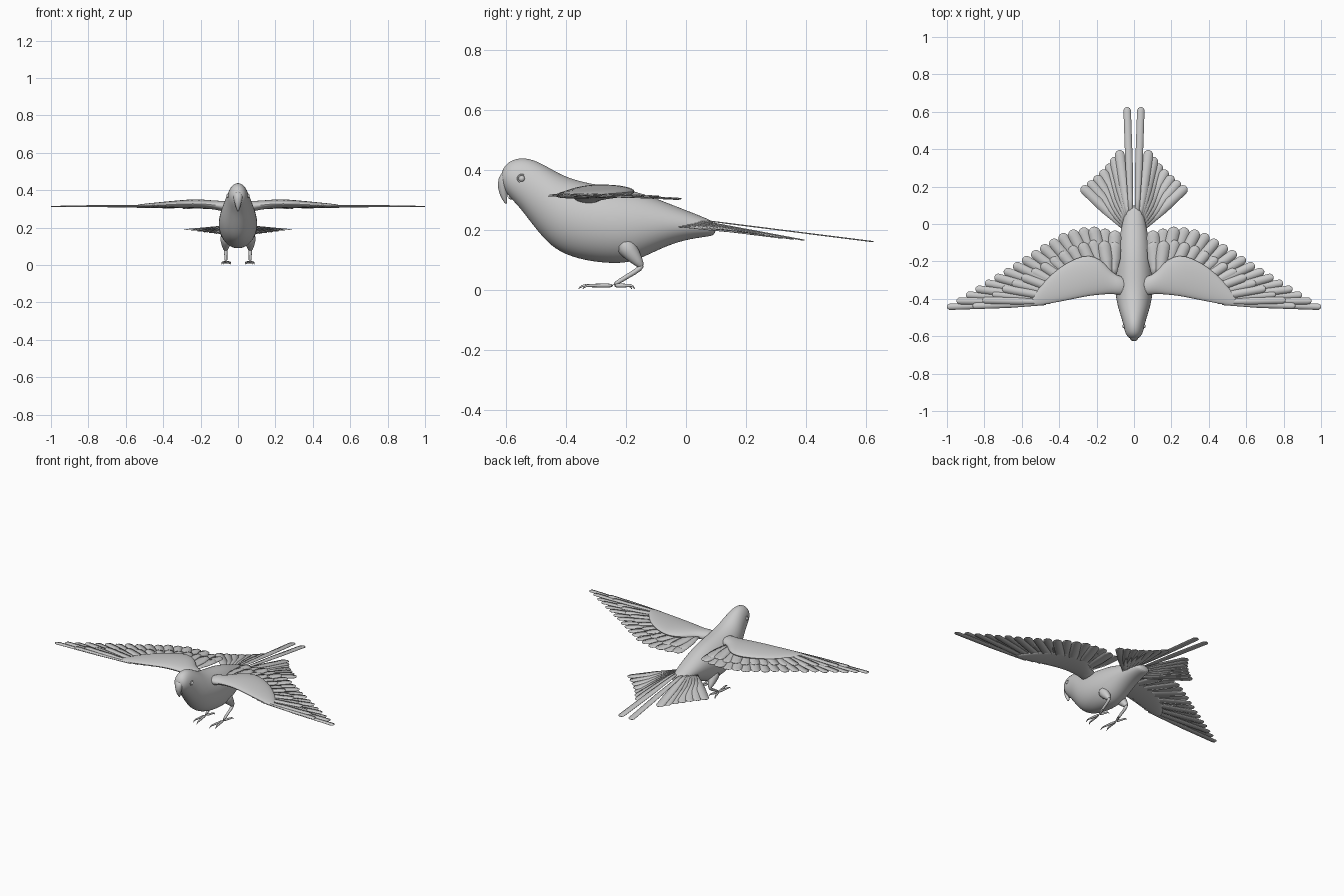
import bpy, bmesh, math
from mathutils import Vector

cube = bpy.data.objects.get("Cube")
if cube:
    bpy.data.objects.remove(cube)

grey = bpy.data.materials.new("plain_grey")
grey.use_nodes = True
grey.diffuse_color = (0.6, 0.6, 0.6, 1)
grey.node_tree.nodes["Principled BSDF"].inputs["Base Color"].default_value = (0.6, 0.6, 0.6, 1)


def finish(name, bm, mirror=False, subsurf=0, thickness=0):
    """Turn a bmesh into a smooth shaded object with its modifiers."""
    bmesh.ops.recalc_face_normals(bm, faces=bm.faces)
    mesh = bpy.data.meshes.new(name)
    bm.to_mesh(mesh)
    bm.free()
    mesh.materials.append(grey)
    ob = bpy.data.objects.new(name, mesh)
    bpy.context.collection.objects.link(ob)
    bpy.ops.object.select_all(action="DESELECT")
    bpy.context.view_layer.objects.active = ob
    ob.select_set(True)
    bpy.ops.object.shade_smooth_by_angle(angle=math.radians(50))
    if thickness:
        ob.modifiers.new("Thickness", "SOLIDIFY").thickness = thickness
    if subsurf:
        sub = ob.modifiers.new("Smooth", "SUBSURF")
        sub.levels = sub.render_levels = subsurf
    if mirror:
        ob.modifiers.new("Mirror", "MIRROR").use_mirror_merge = False
    return ob


def loft(bm, sections, sides=16):
    """Skin elliptical sections, each a centre and two half-axis vectors."""
    rings = []
    for centre, u, v in sections:
        angles = [math.tau * i / sides for i in range(sides)]
        rings.append([bm.verts.new(centre + u * math.cos(a) + v * math.sin(a)) for a in angles])
    for a, b in zip(rings, rings[1:]):
        for i in range(sides):
            j = (i + 1) % sides
            bm.faces.new((a[i], a[j], b[j], b[i]))
    bm.faces.new(rings[0])
    bm.faces.new(rings[-1])


def tube(bm, points, radii, flat=1, sides=8):
    """Skin a tapering round tube along a path."""
    pts = [Vector(p) for p in points]
    sections = []
    for i, p in enumerate(pts):
        along = (pts[min(i + 1, len(pts) - 1)] - pts[max(i - 1, 0)]).normalized()
        u = (Vector((1, 0, 0)) - along * along.x).normalized()
        sections.append((p, u * radii[i] * flat, along.cross(u) * radii[i]))
    loft(bm, sections, sides)


def resample(points, n):
    """Spread n points evenly along a polyline."""
    pts = [Vector(p) for p in points]
    lengths = [(b - a).length for a, b in zip(pts, pts[1:])]
    result = []
    for k in range(n):
        d, i = sum(lengths) * k / (n - 1), 0
        while i < len(lengths) - 1 and d > lengths[i]:
            d -= lengths[i]
            i += 1
        result.append(pts[i].lerp(pts[i + 1], min(d / lengths[i], 1)))
    return result


def feather(bm, base, tip, half_width):
    """Thin vane with a raised shaft, narrow root and rounded tip."""
    along = tip - base
    side = along.cross(Vector((0, 0, 1))).normalized() * half_width
    tip_part = half_width / along.length
    stops = [0, 0.2, 0.5] + [1 - tip_part * s for s in (1, 0.6, 0.25, 0.05, 0)]
    rows = []
    for t in stops:
        s = max(0, (t - 1 + tip_part) / tip_part)
        w = math.sqrt(max(0.02, 1 - s * s)) * min(1, 0.5 + t)
        mid = base + along * t
        rows.append([bm.verts.new(p) for p in
                     (mid - side * w, mid + Vector((0, 0, 0.002)), mid + side * w)])
    for a, b in zip(rows, rows[1:]):
        for i in range(2):
            bm.faces.new((a[i], a[i + 1], b[i + 1], b[i]))


# Body and head: y, top, bottom, half width
bm = bmesh.new()
profile = [
    (-0.615, 0.39, 0.355, 0.015), (-0.605, 0.412, 0.33, 0.033), (-0.585, 0.432, 0.305, 0.047),
    (-0.55, 0.442, 0.268, 0.056), (-0.51, 0.437, 0.213, 0.066), (-0.46, 0.412, 0.152, 0.083),
    (-0.41, 0.382, 0.117, 0.096), (-0.34, 0.36, 0.095, 0.105), (-0.26, 0.347, 0.085, 0.106),
    (-0.19, 0.335, 0.086, 0.1), (-0.13, 0.318, 0.112, 0.09), (-0.06, 0.29, 0.147, 0.077),
    (0.01, 0.262, 0.168, 0.062), (0.07, 0.238, 0.176, 0.048), (0.1, 0.222, 0.182, 0.038)]
loft(bm, [(Vector((0, y, (top + low) / 2)), Vector((w, 0, 0)), Vector((0, 0, (top - low) / 2)))
          for y, top, low, w in profile])
finish("body", bm, subsurf=2)

# Hooked beak
bm = bmesh.new()
tube(bm, [(0, -0.585, 0.385), (0, -0.607, 0.365), (0, -0.61, 0.335), (0, -0.606, 0.308), (0, -0.598, 0.284)],
     [0.026, 0.024, 0.018, 0.011, 0.002], flat=1.1, sides=12)
finish("upper_beak", bm, subsurf=1)
bm = bmesh.new()
tube(bm, [(0, -0.565, 0.325), (0, -0.58, 0.308), (0, -0.591, 0.304)], [0.02, 0.013, 0.004], flat=1.2)
finish("lower_beak", bm, subsurf=1)

# Eyes with raised lids
bm = bmesh.new()
eye = Vector((0.051, -0.547, 0.37))
bmesh.ops.create_uvsphere(bm, u_segments=16, v_segments=10, radius=0.011)
bmesh.ops.translate(bm, verts=bm.verts, vec=eye)
finish("eyes", bm, mirror=True)
bm = bmesh.new()
lid = [[bm.verts.new(eye + Vector((0.003 * math.sin(b), (0.013 + 0.003 * math.cos(b)) * math.cos(a),
                                   (0.013 + 0.003 * math.cos(b)) * math.sin(a))))
        for b in [math.tau * j / 6 for j in range(6)]] for a in [math.tau * i / 20 for i in range(20)]]
for i in range(20):
    for j in range(6):
        a, b, k = lid[i], lid[(i + 1) % 20], (j + 1) % 6
        bm.faces.new((a[j], a[k], b[k], b[j]))
finish("eyelids", bm, mirror=True)

# Wing arms: x, leading edge, trailing edge, middle height, half thickness
bm = bmesh.new()
arm = [
    (0.04, -0.39, -0.28, 0.31, 0.034), (0.1, -0.375, -0.275, 0.317, 0.026),
    (0.14, -0.376, -0.23, 0.322, 0.024), (0.18, -0.38, -0.185, 0.326, 0.024),
    (0.24, -0.386, -0.162, 0.328, 0.024), (0.31, -0.4, -0.178, 0.326, 0.021),
    (0.4, -0.418, -0.23, 0.321, 0.017), (0.48, -0.432, -0.305, 0.317, 0.013),
    (0.53, -0.438, -0.37, 0.314, 0.01), (0.55, -0.432, -0.4, 0.313, 0.006)]
loft(bm, [(Vector((x, (a + b) / 2, z)), Vector((0, (b - a) / 2, 0)), Vector((0, 0, h)))
          for x, a, b, z, h in arm])
finish("wing_arms", bm, mirror=True, subsurf=1)

# Flight feathers, with a shorter covert layer above them
roots = [(0.47, -0.425, 0.313), (0.36, -0.39, 0.313), (0.22, -0.33, 0.314), (0.11, -0.27, 0.314)]
tips = [(1, -0.443, 0.313), (0.83, -0.335, 0.311), (0.65, -0.22, 0.309), (0.48, -0.105, 0.306),
        (0.37, -0.04, 0.303), (0.24, -0.012, 0.301), (0.1, -0.035, 0.301)]
for name, count, reach, lift in (("flight_feathers", 18, 1, 0), ("wing_coverts", 15, 0.74, 0.004)):
    bm = bmesh.new()
    for i, (root, tip) in enumerate(zip(resample(roots, count), resample(tips, count))):
        shift = Vector((0, 0, lift + 0.003 * (i % 2)))
        feather(bm, root + shift, root.lerp(tip, reach) + shift, 0.017 + 0.018 * i / count)
    finish(name, bm, mirror=True, thickness=0.002)

# Tail fan and the two long middle feathers
bm = bmesh.new()
fan_roots = [(0.025, 0.02, 0.235), (0.04, -0.03, 0.212)]
fan_tips = [(0.08, 0.395, 0.165), (0.14, 0.32, 0.172), (0.215, 0.25, 0.182), (0.28, 0.2, 0.19)]
for i, (root, tip) in enumerate(zip(resample(fan_roots, 7), resample(fan_tips, 7))):
    feather(bm, root, tip, 0.026)
finish("tail_fan", bm, mirror=True, thickness=0.002)
bm = bmesh.new()
feather(bm, Vector((0.016, 0.02, 0.236)), Vector((0.037, 0.625, 0.16)), 0.02)
finish("long_tail_feathers", bm, mirror=True, thickness=0.002)

# Legs
bm = bmesh.new()
tube(bm, [(0.06, -0.215, 0.165), (0.064, -0.185, 0.125), (0.066, -0.158, 0.092), (0.066, -0.146, 0.075)],
     [0.04, 0.032, 0.018, 0.01], sides=10)
finish("thighs", bm, mirror=True, subsurf=1)
bm = bmesh.new()
tube(bm, [(0.066, -0.15, 0.085), (0.066, -0.148, 0.072), (0.065, -0.195, 0.045), (0.064, -0.245, 0.014)],
     [0.011, 0.011, 0.008, 0.009])
finish("shanks", bm, mirror=True, subsurf=1)

# Two toes forward and two back, ending in claws
bm = bmesh.new()
heel = Vector((0.064, -0.24, 0.014))
for x, y in ((0.045, -0.36), (0.08, -0.345), (0.038, -0.18), (0.088, -0.17)):
    end = Vector((x, y, 0.014))
    tube(bm, [heel, heel.lerp(end, 0.4), heel.lerp(end, 0.75), heel.lerp(end, 0.9), end - Vector((0, 0, 0.013))],
         [0.008, 0.007, 0.006, 0.004, 0.001])
finish("toes", bm, mirror=True, subsurf=1)
